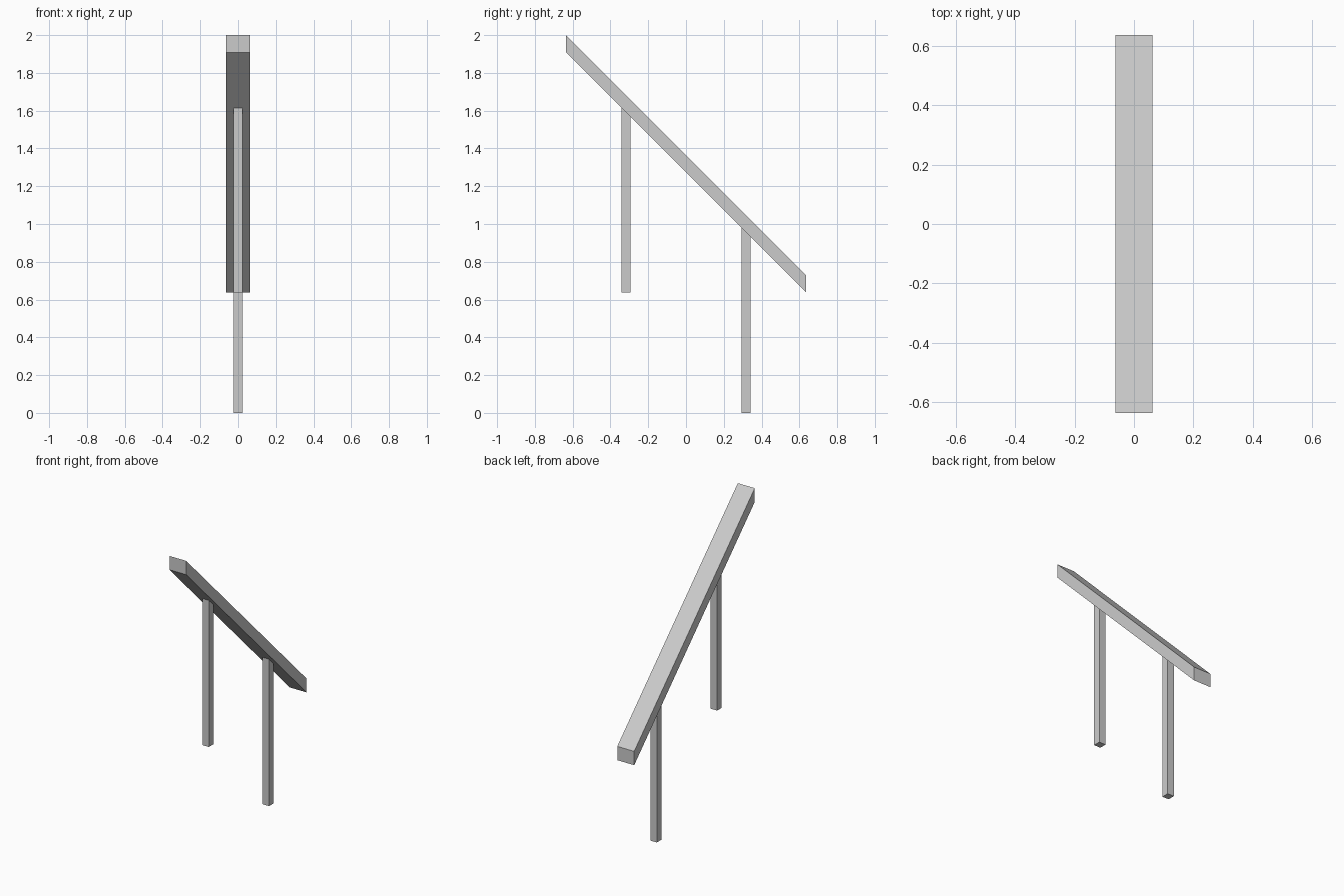
import bpy
import bmesh

if "Cube" in bpy.data.objects:
    bpy.data.objects.remove(bpy.data.objects["Cube"])

HALF_LEN = 0.635      # half the rail's run along y
TOP, THICK = 2.0, 0.092


def underside(y):
    """Height of the rail's lower face (45 degree slope)."""
    return TOP - THICK - (y + HALF_LEN)


def extruded_profile(name, profile, width):
    """Extrude a (y, z) outline symmetrically along x."""
    bm = bmesh.new()
    face = bm.faces.new([bm.verts.new((-width / 2, y, z)) for y, z in profile])
    ext = bmesh.ops.extrude_face_region(bm, geom=[face])
    verts = [v for v in ext["geom"] if isinstance(v, bmesh.types.BMVert)]
    bmesh.ops.translate(bm, verts=verts, vec=(width, 0, 0))
    bmesh.ops.recalc_face_normals(bm, faces=bm.faces)
    mesh = bpy.data.meshes.new(name)
    bm.to_mesh(mesh)
    bm.free()
    obj = bpy.data.objects.new(name, mesh)
    bpy.context.collection.objects.link(obj)
    return obj


# Sloping handrail with plumb-cut ends
a, b = -HALF_LEN, HALF_LEN
extruded_profile("handrail", [
    (a, underside(a)), (b, underside(b)),
    (b, underside(b) + THICK), (a, underside(a) + THICK)], 0.125)

# Posts, mitred to meet the rail's underside
R = 0.024
for name, y, base in (("upper_post", -0.3175, 0.637), ("lower_post", 0.3175, 0.0)):
    extruded_profile(name, [
        (y - R, base), (y + R, base),
        (y + R, underside(y + R)), (y - R, underside(y - R))], 2 * R)
